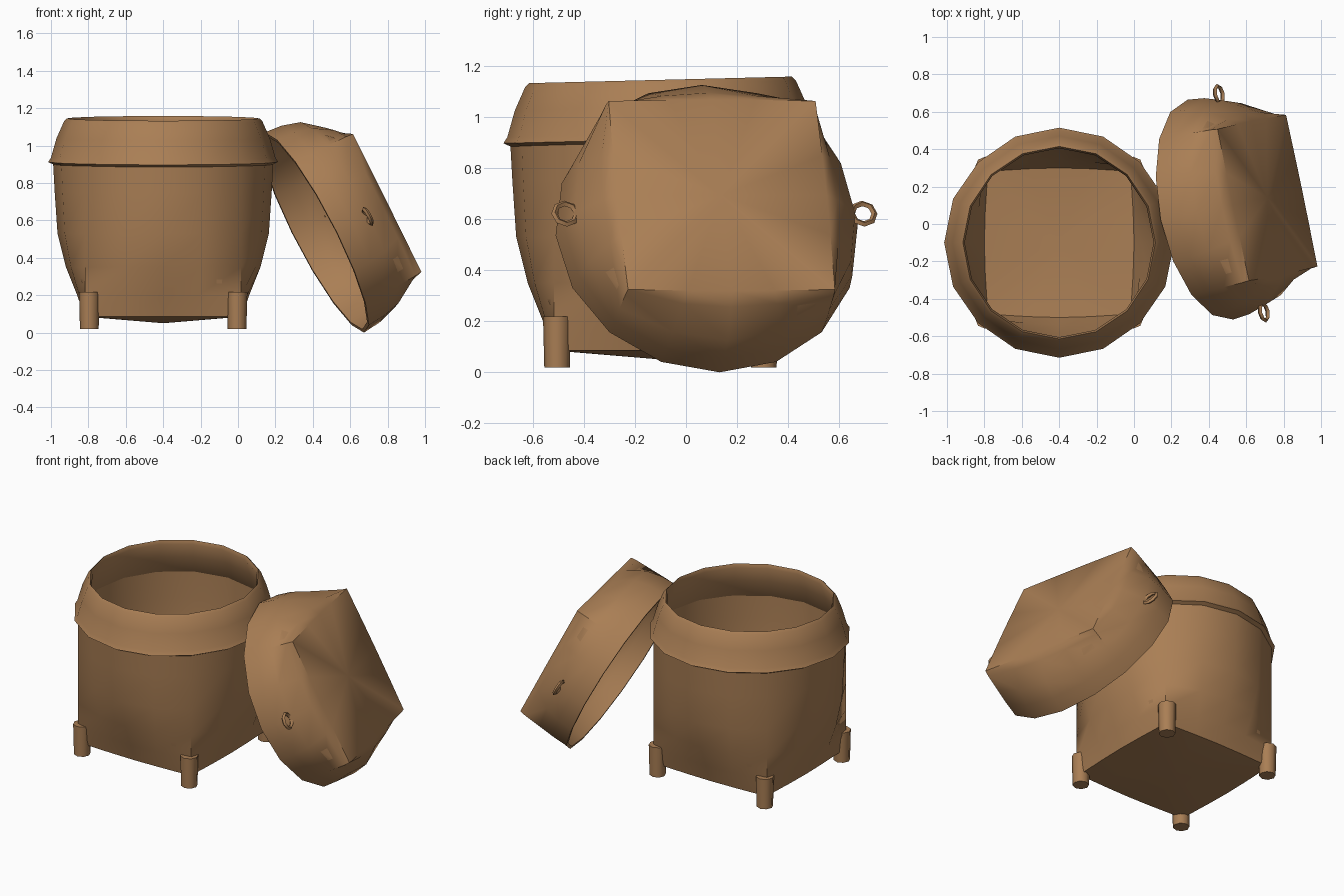
import bpy, bmesh, math
from mathutils import Matrix, Vector

if "Cube" in bpy.data.objects:
    bpy.data.objects.remove(bpy.data.objects["Cube"])

SIDES = 16
brown = bpy.data.materials.new("wicker brown")
brown.diffuse_color = (0.40, 0.21, 0.09, 1)
brown.use_nodes = True
brown.node_tree.nodes["Principled BSDF"].inputs["Base Color"].default_value = brown.diffuse_color


def finish(name, bm, matrix, angle=45):
    bmesh.ops.recalc_face_normals(bm, faces=bm.faces)
    me = bpy.data.meshes.new(name)
    bm.to_mesh(me)
    bm.free()
    me.materials.append(brown)
    ob = bpy.data.objects.new(name, me)
    ob.matrix_world = matrix
    bpy.context.collection.objects.link(ob)
    bpy.ops.object.select_all(action='DESELECT')
    ob.select_set(True)
    bpy.context.view_layer.objects.active = ob
    bpy.ops.object.shade_smooth_by_angle(angle=math.radians(angle))
    return ob


def loft(name, rings, matrix, closed=False, tilt=0.0, sag=0.0):
    """Rings are (height, radius at side middles, radius at corners)."""
    bm = bmesh.new()
    loops = []
    for z, mid, corner in rings:
        loop = []
        for i in range(SIDES):
            a = 2 * math.pi * i / SIDES
            c, s = math.cos(a), math.sin(a)
            k = (1 / max(abs(c), abs(s)) - 1) / (math.sqrt(2) - 1)
            r = mid + (corner - mid) * k
            loop.append(bm.verts.new((r * c, r * s, z + tilt * r * s)))
        loops.append(loop)
    pairs = list(zip(loops, loops[1:]))
    if closed:
        pairs.append((loops[-1], loops[0]))
    else:
        # fan caps with a slightly sagging centre
        for loop, ring in ((loops[0], rings[0]), (loops[-1], rings[-1])):
            centre = bm.verts.new((0, 0, ring[0] + sag))
            for i in range(SIDES):
                bm.faces.new((loop[i], loop[(i + 1) % SIDES], centre))
    for a, b in pairs:
        for i in range(SIDES):
            j = (i + 1) % SIDES
            bm.faces.new((a[i], a[j], b[j], b[i]))
    return finish(name, bm, matrix)


# Basket: square base bulging into a round mouth, open inside
basket = Matrix.Translation((-0.40, -0.10, 0))
loft("basket_body", [
    (0.085, 0.42, 0.575), (0.20, 0.46, 0.59), (0.35, 0.52, 0.59),
    (0.53, 0.565, 0.59), (0.75, 0.58, 0.59), (0.93, 0.59, 0.59),
    (0.93, 0.565, 0.565), (0.75, 0.56, 0.57), (0.53, 0.545, 0.57),
    (0.35, 0.50, 0.57), (0.20, 0.44, 0.565), (0.11, 0.40, 0.54),
], basket, sag=-0.035)

# Collar that leans inward above a projecting lip
loft("basket_collar", [
    (0.895, 0.58, 0.58), (0.912, 0.615, 0.61), (0.935, 0.60, 0.595),
    (1.04, 0.57, 0.565), (1.13, 0.53, 0.53), (1.145, 0.515, 0.515),
    (1.12, 0.505, 0.505), (1.02, 0.54, 0.54), (0.91, 0.565, 0.565),
], basket, closed=True, tilt=0.025)

# Four stubby feet under the corners
for n, (sx, sy) in enumerate(((-1, -1), (1, -1), (1, 1), (-1, 1))):
    bm = bmesh.new()
    bmesh.ops.create_cone(bm, cap_ends=True, segments=8, radius1=0.05,
                          radius2=0.055, depth=0.20)
    finish(f"foot_{n + 1}", bm, basket @ Matrix.Translation(
        (sx * 0.395, sy * 0.405, 0.118)))

# Leaning lid: local z points out through its square top
normal = Vector((0.87, 0.18, 0.45)).normalized()
side = Vector((-normal.y, normal.x, 0)).normalized()
slope = normal.cross(side)
lid = Matrix((side, slope, normal)).transposed().to_4x4()
lid.translation = (0.408, 0.077, 0.535)
loft("lid", [
    (0.35, 0.42, 0.585), (0.31, 0.47, 0.59), (0.20, 0.56, 0.595),
    (0.10, 0.59, 0.60), (0.0, 0.60, 0.60), (0.0, 0.58, 0.58),
    (0.10, 0.57, 0.58), (0.20, 0.54, 0.575), (0.29, 0.46, 0.57),
    (0.325, 0.40, 0.56),
], lid)

# Small wire loops on either side of the lid
for name, s in (("lid_loop_back", 1), ("lid_loop_front", -1)):
    bm = bmesh.new()
    rings = []
    for i in range(8):
        a = 2 * math.pi * i / 8
        ring = []
        for j in range(4):
            b = 2 * math.pi * j / 4
            r = 0.045 + 0.012 * math.cos(b)
            ring.append(bm.verts.new((r * math.cos(a), r * math.sin(a),
                                      0.012 * math.sin(b))))
        rings.append(ring)
    for i in range(8):
        p, q = rings[i], rings[(i + 1) % 8]
        for j in range(4):
            k = (j + 1) % 4
            bm.faces.new((p[j], p[k], q[k], q[j]))
    finish(name, bm, lid @ Matrix.Translation((s * 0.595, 0, 0.19)))
